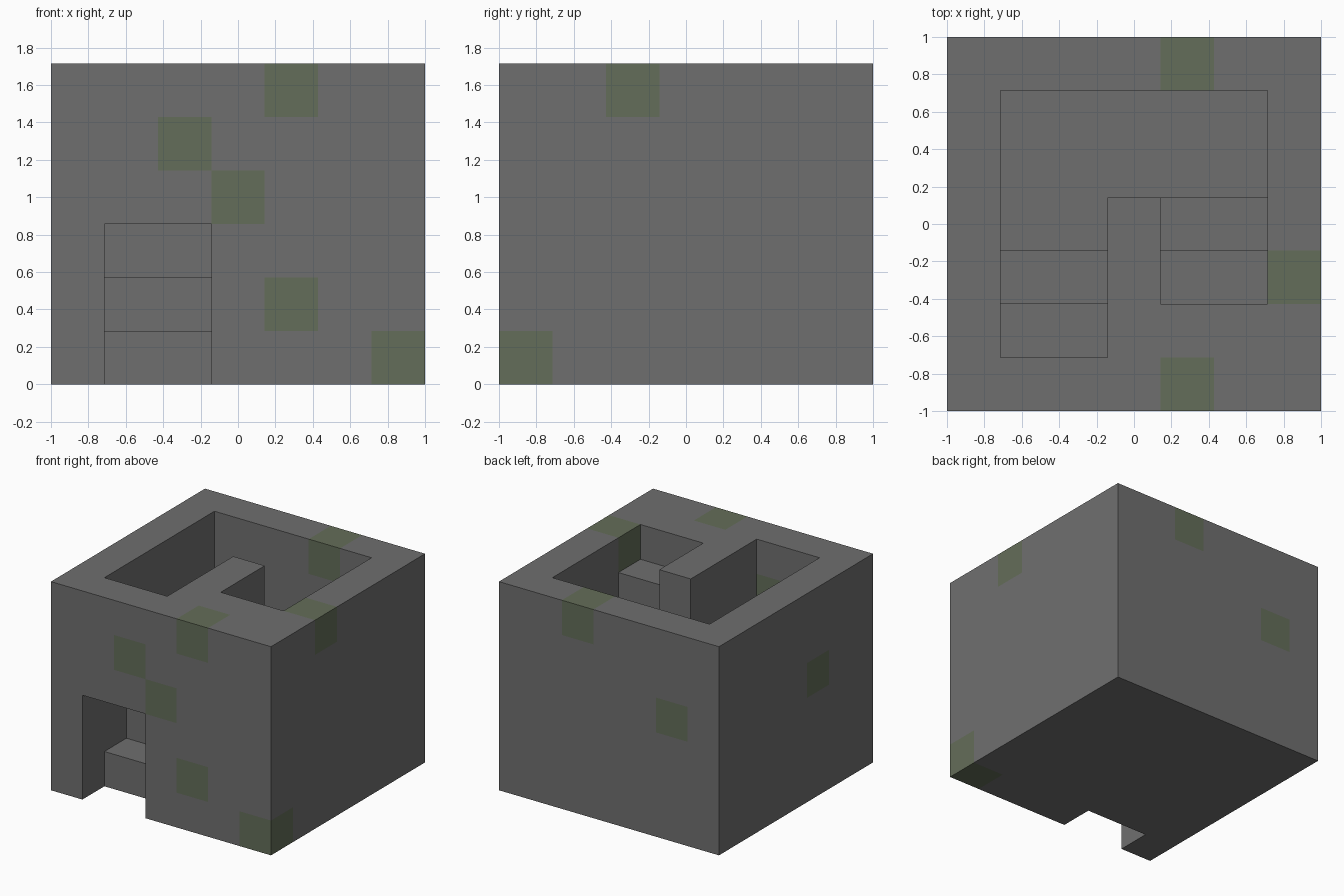
import bpy
import bmesh
from mathutils import Vector

if "Cube" in bpy.data.objects:
    bpy.data.objects.remove(bpy.data.objects["Cube"], do_unlink=True)

N, LEVELS = 7, 6          # blocks per side, blocks high
S = 2 / N                 # block size


def make_material(name, rgb):
    mat = bpy.data.materials.new(name)
    mat.use_nodes = True
    color = (*rgb, 1)
    mat.diffuse_color = color
    bsdf = mat.node_tree.nodes["Principled BSDF"]
    bsdf.inputs["Base Color"].default_value = color
    bsdf.inputs["Roughness"].default_value = 0.9
    return mat


stone = make_material("grey stone", (0.159, 0.159, 0.159))
moss = make_material("mossy stone", (0.127, 0.155, 0.100))


def blocks(xs, ys, zs):
    return {(x, y, z) for x in xs for y in ys for z in zs}


# Tower shell with a doorway, and a stair turning around a central wall
every, inner, full = range(N), range(1, N - 1), range(LEVELS)
left_lane, right_lane = range(1, 3), range(4, 6)
doorway = blocks(left_lane, [0], range(3))
parts = {
    "outer_walls": blocks(every, every, full) - blocks(inner, inner, full) - doorway,
    "central_wall": blocks([3], range(1, 4), full),
    "landing": blocks(left_lane, [3], range(3)) | blocks(inner, range(4, 6), range(3)),
    "top_platform": blocks(right_lane, [1], full),
}
for i in range(2):
    parts[f"lower_step_{i + 1}"] = blocks(left_lane, [1 + i], range(1 + i))
    parts[f"upper_step_{i + 1}"] = blocks(right_lane, [3 - i], range(4 + i))

solid = set().union(*parts.values())

# Blocks overgrown with moss
mossy = {(4, 0, 5), (2, 0, 4), (3, 0, 3), (4, 0, 1), (6, 0, 0),
         (6, 2, 5), (4, 6, 5), (1, 6, 3), (0, 2, 3)}


def build_part(name, cells):
    """Make the exposed block faces of one part."""
    bm = bmesh.new()
    for cell in sorted(cells):
        centre = Vector(cell) + Vector((0.5, 0.5, 0.5))
        for axis in range(3):
            for side in (-1, 1):
                normal = Vector((0, 0, 0))
                normal[axis] = side
                if tuple(int(c + n) for c, n in zip(cell, normal)) in solid:
                    continue
                u = Vector((0, 0, 0))
                u[(axis + 1) % 3] = 0.5
                v = normal.cross(u)
                mid = centre + normal / 2
                corners = [mid - u - v, mid + u - v, mid + u + v, mid - u + v]
                face = bm.faces.new([bm.verts.new((p.x * S - 1, p.y * S - 1, p.z * S))
                                     for p in corners])
                face.material_index = int(cell in mossy)
    bmesh.ops.remove_doubles(bm, verts=bm.verts[:], dist=S / 100)
    mesh = bpy.data.meshes.new(name)
    bm.to_mesh(mesh)
    bm.free()
    mesh.materials.append(stone)
    mesh.materials.append(moss)
    bpy.context.collection.objects.link(bpy.data.objects.new(name, mesh))


for part_name, part_cells in parts.items():
    build_part(part_name, part_cells)
